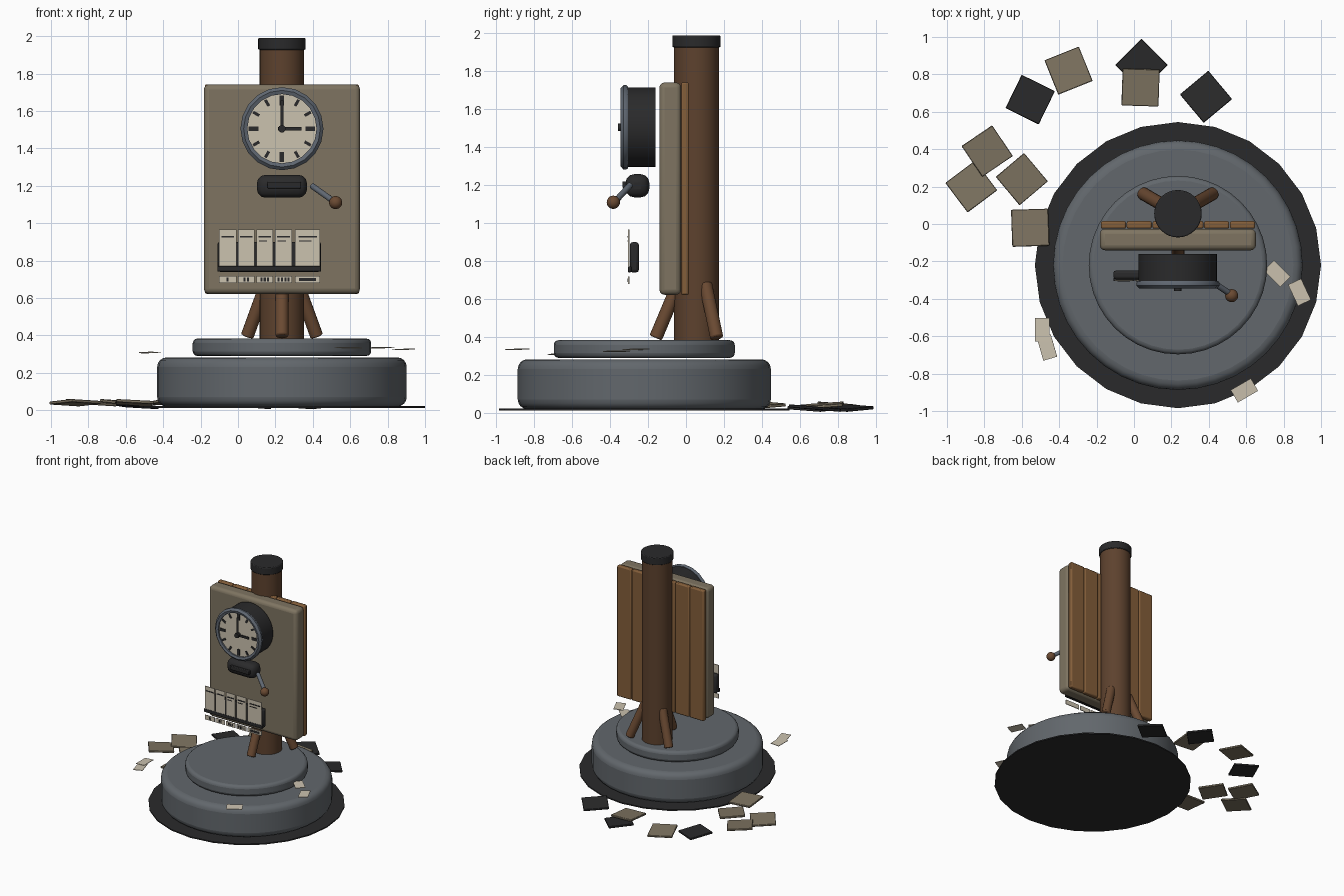
import bpy, bmesh, math
from mathutils import Vector, Matrix

cube = bpy.data.objects.get("Cube")
if cube:
    bpy.data.objects.remove(cube)


def material(name, *rgb):
    m = bpy.data.materials.new(name)
    m.use_nodes = True
    m.diffuse_color = (*rgb, 1)
    m.node_tree.nodes["Principled BSDF"].inputs["Base Color"].default_value = (*rgb, 1)
    return m


stone = material("stone grey", .122, .136, .15)
paint = material("drab paint", .21, .175, .12)
black = material("charcoal", .023, .023, .024)
cream = material("cream card", .6, .54, .43)
bark = material("dark wood", .11, .054, .027)
plank_wood = material("plank wood", .23, .112, .042)
brace_wood = material("brace wood", .145, .068, .032)
steel = material("blue steel", .115, .135, .165)

CX = .235            # axis of the post and base
POST_Y = .055
CLOCK = Vector((CX, 0, 1.505))


def finish(name, bm, mat, matrix=Matrix(), bevel=0, segments=2):
    mesh = bpy.data.meshes.new(name)
    bmesh.ops.recalc_face_normals(bm, faces=bm.faces)
    bm.to_mesh(mesh)
    bm.free()
    mesh.materials.append(mat)
    ob = bpy.data.objects.new(name, mesh)
    bpy.context.collection.objects.link(ob)
    ob.matrix_world = matrix
    if bevel:
        mod = ob.modifiers.new("Bevel", "BEVEL")
        mod.width, mod.segments, mod.limit_method = bevel, segments, "ANGLE"
    bpy.ops.object.select_all(action="DESELECT")
    ob.select_set(True)
    bpy.context.view_layer.objects.active = ob
    bpy.ops.object.shade_smooth_by_angle(angle=math.radians(35))
    return ob


def box(name, mat, centre, size, turn=Matrix(), bevel=0, segments=2):
    bm = bmesh.new()
    bmesh.ops.create_cube(bm, size=1)
    bmesh.ops.scale(bm, vec=size, verts=bm.verts)
    return finish(name, bm, mat, Matrix.Translation(centre) @ turn, bevel, segments)


def rod(name, mat, start, end, radius, sides=24, bevel=0, segments=2):
    start, end = Vector(start), Vector(end)
    axis = end - start
    bm = bmesh.new()
    bmesh.ops.create_cone(bm, cap_ends=True, segments=sides, radius1=radius,
                          radius2=radius, depth=axis.length)
    turn = axis.to_track_quat("Z", "Y").to_matrix().to_4x4()
    return finish(name, bm, mat, Matrix.Translation((start + end) / 2) @ turn, bevel, segments)


def lathe(name, mat, profile, matrix, sides):
    # closed (radius, height) loop turned around local z
    bm = bmesh.new()
    verts = [bm.verts.new((r, 0, h)) for r, h in profile]
    edges = [bm.edges.new((verts[i - 1], verts[i])) for i in range(len(verts))]
    bmesh.ops.spin(bm, geom=verts + edges, cent=(0, 0, 0), axis=(0, 0, 1),
                   angle=math.tau, steps=sides, use_duplicate=False)
    bmesh.ops.remove_doubles(bm, verts=bm.verts, dist=.0005)
    return finish(name, bm, mat, matrix)


def rot(degrees, axis="Z"):
    return Matrix.Rotation(math.radians(degrees), 4, axis)


# Stepped round base
BASE_Y = -.22
rod("ground_disc", black, (CX, BASE_Y, .012), (CX, BASE_Y, .022), .765, 24)
rod("base_drum", stone, (CX, BASE_Y, .02), (CX, BASE_Y, .282), .667, 40, .05, 4)
rod("base_step", stone, (CX, BASE_Y, .29), (CX, BASE_Y, .383), .477, 40, .025, 3)

# Post, cap and three braces
rod("post", bark, (CX, POST_Y, .37), (CX, POST_Y, 1.94), .119, 32)
rod("post_cap", black, (CX, POST_Y, 1.927), (CX, POST_Y, 1.99), .127, 32, .006)
for i in range(3):
    a = math.radians(-90 + 120 * i)
    d = Vector((math.cos(a), math.sin(a), 0))
    foot = Vector((CX, POST_Y, .395)) + d * .215
    top = Vector((CX, POST_Y, .68)) + d * .095
    rod(f"brace_{i + 1}", brace_wood, foot, top, .035, 16, .008)

# Painted panel backed by planks
box("panel", paint, (CX, -.083, 1.182), (.835, .115, 1.12), bevel=.028, segments=3)
for i in range(6):
    box(f"back_plank_{i + 1}", plank_wood, (CX + (i - 2.5) * .138, -.005, 1.182),
        (.134, .04, 1.12), bevel=.009)

# Clock
rod("clock_case", black, CLOCK + Vector((0, -.16, 0)), CLOCK + Vector((0, -.31, 0)), .21, 32)
to_front = rot(90, "X")
lathe("clock_rim", steel,
      [(.185, .305), (.215, .305), (.222, .315), (.222, .33), (.205, .346), (.185, .34)],
      Matrix.Translation(CLOCK) @ to_front, 20)
rod("clock_face", cream, CLOCK + Vector((0, -.3, 0)), CLOCK + Vector((0, -.328, 0)), .19, 32)


def clock_bar(name, angle, inner, outer, width, y):
    turn = rot(angle, "Y")
    mid = turn @ Vector((0, 0, (inner + outer) / 2))
    box(name, black, CLOCK + mid + Vector((0, y, 0)), (width, .006, outer - inner), turn)


for i in range(12):
    main = i % 3 == 0
    clock_bar(f"hour_mark_{i + 1}", i * 30, .125 if main else .14, .178,
              .024 if main else .016, -.33)
clock_bar("minute_hand", 0, -.02, .15, .016, -.34)
clock_bar("hour_hand", 90, -.02, .105, .02, -.34)
rod("clock_hub", black, CLOCK + Vector((0, -.325, 0)), CLOCK + Vector((0, -.358, 0)), .02, 16)

# Crank housing with slot and lever
box("crank_housing", black, (CX, -.256, 1.197), (.268, .125, .122), bevel=.045, segments=3)
box("housing_slot", black, (.247, -.32, 1.203), (.18, .03, .035), bevel=.005)
rod("lever", steel, (.395, -.295, 1.2), (.51, -.37, 1.118), .016, 12)
bm = bmesh.new()
bmesh.ops.create_uvsphere(bm, u_segments=20, v_segments=12, radius=.035)
finish("lever_knob", bm, brace_wood, Matrix.Translation((.522, -.383, 1.11)))

# Ticket tray with cards and price labels
box("ticket_tray", black, (.167, -.272, .82), (.555, .048, .16), bevel=.015)
box("tray_lip", black, (.167, -.297, .756), (.555, .018, .03), bevel=.004)
slots = [(-.055, .092), (.044, .088), (.143, .088), (.244, .092), (.372, .132)]
for n, (x, w) in enumerate(slots, 1):
    box(f"ticket_{n}", cream, (x, -.302, .868), (w, .006, .195))
    box(f"ticket_heading_{n}", black, (x, -.306, .928), (w * .75, .003, .009))
    if n > 2:
        box(f"ticket_line_{n}", black, (x - w * .1, -.306, .905), (w * .5, .003, .006))
    box(f"label_{n}", cream, (x, -.302, .699), (w, .006, .038))
    if n == len(slots):
        box(f"label_bar_{n}", black, (x, -.306, .699), (w * .7, .003, .018))
    else:
        for k in range(n):
            box(f"label_bar_{n}_{k + 1}", black, (x + (k - (n - 1) / 2) * .018, -.306, .699),
                (.011, .003, .02))

# Scattered slabs: x, y, turn
painted = [(-.35, .82, 22), (-.785, .39, 34), (-.87, .2, 37), (-.6, .24, 40),
           (-.555, -.02, 2), (.035, .73, -2)]
charred = [(-.555, .665, -26), (.04, .85, 45), (.385, .68, 40)]
for name, mat, places, z in (("painted_slab", paint, painted, .04),
                             ("charred_slab", black, charred, .025)):
    for i, (x, y, a) in enumerate(places):
        tilt = rot(4 if i % 2 else -4, "X") @ rot(3, "Y")
        box(f"{name}_{i + 1}", mat, (x, y, z), (.198, .198, .016), rot(a) @ tilt, .003, 1)

# Loose paper slips: x, y, z, turn
slips = [(.765, -.265, .335, -45), (.885, -.365, .325, -65), (-.49, -.565, .31, -90),
         (-.465, -.66, .308, -74), (.59, -.89, .335, 30)]
for i, (x, y, z, a) in enumerate(slips):
    box(f"paper_slip_{i + 1}", cream, (x, y, z), (.125, .077, .004), rot(a) @ rot(3, "X"))
